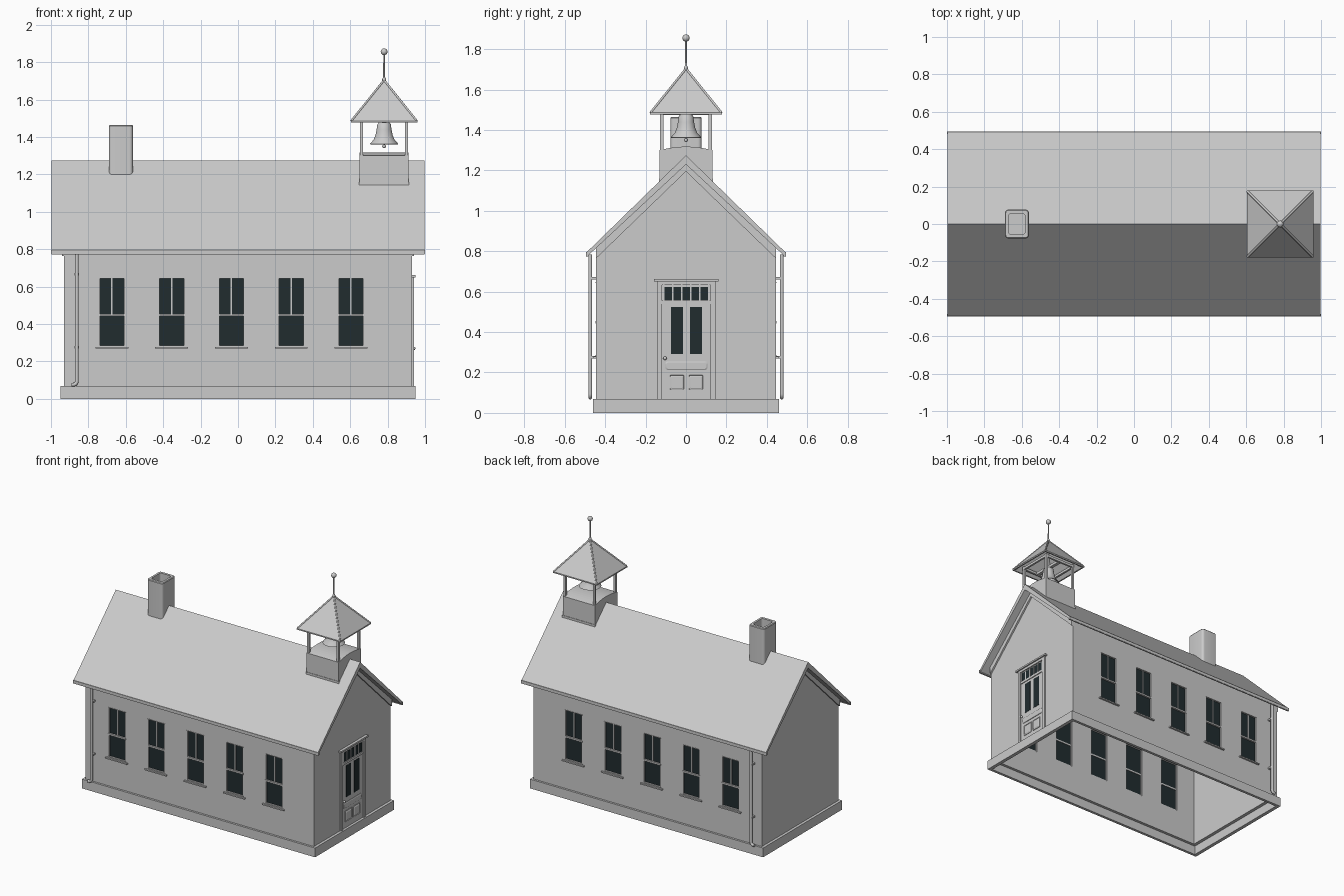
import bpy, bmesh
from math import sin, cos, pi, sqrt

if "Cube" in bpy.data.objects:
    bpy.data.objects.remove(bpy.data.objects["Cube"])

glass = bpy.data.materials.new("dark_glass")
glass.diffuse_color = (0.015, 0.025, 0.028, 1)
glass.use_nodes = True
glass.node_tree.nodes["Principled BSDF"].inputs["Base Color"].default_value = glass.diffuse_color


def finish(name, bm, mat=None, smooth=False):
    bmesh.ops.recalc_face_normals(bm, faces=bm.faces)
    me = bpy.data.meshes.new(name)
    bm.to_mesh(me)
    bm.free()
    ob = bpy.data.objects.new(name, me)
    bpy.context.collection.objects.link(ob)
    if mat:
        me.materials.append(mat)
    if smooth:
        activate(ob)
        bpy.ops.object.shade_smooth_by_angle(angle=pi / 5)
    return ob


def activate(ob):
    bpy.ops.object.select_all(action='DESELECT')
    ob.select_set(True)
    bpy.context.view_layer.objects.active = ob


def boxes(name, items, mat=None):
    """One object from (x0, x1, y0, y1, z0, z1) boxes."""
    bm = bmesh.new()
    for x0, x1, y0, y1, z0, z1 in items:
        vs = bmesh.ops.create_cube(bm, size=1)["verts"]
        for v in vs:
            v.co = ((x0 + x1) / 2 + v.co.x * (x1 - x0),
                    (y0 + y1) / 2 + v.co.y * (y1 - y0),
                    (z0 + z1) / 2 + v.co.z * (z1 - z0))
    return finish(name, bm, mat)


def skin(name, loops, mat=None, smooth=False):
    """Bridge equal-length closed loops and cap both ends."""
    bm = bmesh.new()
    rings = [[bm.verts.new(p) for p in lp] for lp in loops]
    n = len(rings[0])
    for a, b in zip(rings, rings[1:]):
        for i in range(n):
            j = (i + 1) % n
            bm.faces.new((a[i], a[j], b[j], b[i]))
    bm.faces.new(rings[0])
    bm.faces.new(rings[-1])
    bmesh.ops.remove_doubles(bm, verts=bm.verts, dist=1e-5)
    return finish(name, bm, mat, smooth)


def prism_x(name, profile, x0, x1):
    return skin(name, [[(x, y, z) for y, z in profile] for x in (x0, x1)])


def lathe(name, profile, cx, segs=32, phase=0, smooth=True):
    return skin(name, [[(cx + max(r, 1e-7) * cos(phase + 2 * pi * i / segs),
                         max(r, 1e-7) * sin(phase + 2 * pi * i / segs), z)
                        for i in range(segs)] for r, z in profile], None, smooth)


def rrect(hx, hy, r, n=5):
    """Rounded rectangle outline."""
    return [(sx * (hx - r) + r * cos(q * pi / 2 + k * pi / 2 / n),
             sy * (hy - r) + r * sin(q * pi / 2 + k * pi / 2 / n))
            for q, (sx, sy) in enumerate([(1, 1), (-1, 1), (-1, -1), (1, -1)])
            for k in range(n + 1)]


def tube(name, pts, r):
    cu = bpy.data.curves.new(name, 'CURVE')
    cu.dimensions = '3D'
    cu.bevel_depth, cu.bevel_resolution, cu.use_fill_caps = r, 3, True
    sp = cu.splines.new('POLY')
    sp.points.add(len(pts) - 1)
    for p, co in zip(sp.points, pts):
        p.co = (*co, 1)
    ob = bpy.data.objects.new(name, cu)
    bpy.context.collection.objects.link(ob)
    activate(ob)
    bpy.ops.object.convert(target='MESH')


def cut(ob, cutter):
    activate(ob)
    m = ob.modifiers.new("cut", 'BOOLEAN')
    m.object, m.operation, m.solver = cutter, 'DIFFERENCE', 'EXACT'
    bpy.ops.object.modifier_apply(modifier=m.name)
    bpy.data.objects.remove(cutter)


WX, WY, BASE = 0.93, 0.445, 0.066
WIN = [-0.035 + 0.3195 * i for i in range(-2, 3)]
W0, W1, HW = 0.278, 0.648, 0.071

# Foundation ring, open underneath
boxes("foundation", [(-0.95, 0.95, s * 0.45 - 0.01, s * 0.45 + 0.01, 0, BASE + 0.002) for s in (-1, 1)]
      + [(s * 0.937 - 0.013, s * 0.937 + 0.013, -0.44, 0.44, 0, BASE + 0.002) for s in (-1, 1)])

# Hollow gabled walls with window openings
walls = prism_x("walls", [(-WY, BASE), (-WY, 0.82), (0, 1.24), (WY, 0.82), (WY, BASE)], -WX, WX)
cut(walls, prism_x("room_cutter", [(-0.42, -0.1), (-0.42, 0.95), (0, 1.4), (0.42, 0.95), (0.42, -0.1)],
                   -WX + 0.03, WX - 0.03))
cut(walls, boxes("window_cutter", [(x - HW, x + HW, -0.6, 0.6, W0, W1) for x in WIN]))

# Roof and rake boards
prism_x("roof", [(-0.492, 0.772), (-0.492, 0.795), (0, 1.275), (0.492, 0.795), (0.492, 0.772), (0, 1.23)], -0.996, 0.996)
for s in (-1, 1):
    boxes("eave_trim", [(-1, 1, s * 0.488 - 0.006, s * 0.488 + 0.006, 0.774, 0.796)])
    prism_x("rake_board", [(-WY, 0.765), (-WY, 0.82), (0, 1.24), (WY, 0.82), (WY, 0.765), (0, 1.195)],
            s * WX, s * (WX + 0.012))

# Sash windows on both long sides
for s in (-1, 1):
    def side(x0, x1, d0, d1, z0, z1):
        return (x0, x1, *sorted((s * d0, s * d1)), z0, z1)
    for x in WIN:
        t, mid = 0.006, 0.449
        boxes("window_glass", [side(x - HW, x + HW, 0.428, 0.434, W0, W1)], glass)
        bars = [side(x + k * (HW - t / 2) - t / 2, x + k * (HW - t / 2) + t / 2, 0.425, 0.445, W0, W1)
                for k in (-1, 1)]
        bars += [side(x - HW, x + HW, 0.425, 0.447, z - h, z + h)
                 for z, h in ((W0 + 0.004, 0.004), (mid, 0.006), (W1 - 0.002, 0.002))]
        bars.append(side(x - 0.004, x + 0.004, 0.430, 0.440, mid, W1))
        boxes("window_sash", bars)
        boxes("window_sill", [side(x - 0.088, x + 0.088, 0.43, 0.458, W0 - 0.009, W0)])

    # Downspout with curled foot and wall straps
    y = s * 0.474
    foot = [(-0.88 + 0.018 * cos(a), y, 0.094 - 0.018 * sin(a)) for a in [k * pi / 12 for k in range(7)]]
    tube("downspout", [(-0.862, y, 0.785)] + foot + [(-0.89, y, 0.076)], 0.010)
    boxes("downspout_straps", [side(-0.874, -0.85, 0.44, 0.476, z, z + 0.012) for z in (0.27, 0.66)])

# Door, casing and transom on the right gable
boxes("door_leaf", [(0.92, 0.932, -0.118, 0.122, BASE, 0.54)])
boxes("door_casing", [(0.92, 0.940, -0.143, -0.118, BASE, 0.65), (0.92, 0.940, 0.122, 0.147, BASE, 0.65),
                      (0.92, 0.940, -0.118, 0.122, 0.632, 0.65), (0.92, 0.938, -0.118, 0.122, 0.540, 0.556)])
boxes("door_cornice", [(0.92, 0.95, -0.158, 0.162, 0.65, 0.662)])
boxes("transom_glass", [(0.92, 0.933, -0.108, 0.112, 0.558, 0.624)], glass)
boxes("transom_bars", [(0.92, 0.936, yy - 0.004, yy + 0.004, 0.556, 0.632)
                       for yy in [0.002 + 0.0445 * k for k in (-2.5, -1.5, -0.5, 0.5, 1.5, 2.5)]])
for c in (-0.045, 0.049):
    boxes("door_glass", [(0.925, 0.934, c - 0.029, c + 0.029, 0.291, 0.523)], glass)
    skin("door_panel", [[(x, c + u, 0.151 + v) for u, v in rrect(0.041 - d, 0.042 - d, 0.004, 1)]
                        for x, d in ((0.93, 0), (0.936, 0), (0.936, 0.006), (0.933, 0.008), (0.936, 0.014))])
skin("door_rail", [[(x, 0.002 + u, 0.234 + v) for u, v in rrect(0.105 - d, 0.021 - d, 0.012)]
                   for x, d in ((0.93, 0), (0.935, 0), (0.938, 0.005))])
bm = bmesh.new()
bmesh.ops.create_uvsphere(bm, u_segments=16, v_segments=10, radius=0.009)
bmesh.ops.translate(bm, verts=bm.verts, vec=(0.94, -0.104, 0.27))
finish("door_knob", bm, None, True)

# Chimney with rounded corners and open flue
skin("chimney", [[(-0.626 + u, v, z) for u, v in rrect(hx, hy, r)]
                 for hx, hy, r, z in ((0.064, 0.077, 0.018, 1.19), (0.064, 0.077, 0.018, 1.460),
                                      (0.060, 0.073, 0.015, 1.465), (0.045, 0.055, 0.015, 1.465),
                                      (0.045, 0.055, 0.015, 1.30))], None, True)

# Belfry base straddling the ridge, with arched top
CX, H = 0.781, 0.131
arch = [(H * k / 6, 1.318 - 0.018 * (k / 6) ** 2) for k in range(-6, 7)]
prism_x("belfry_base", [(-H, 1.135)] + arch + [(H, 1.135), (0, 1.262)], CX - H, CX + H)
boxes("belfry_skirt", [(CX - 0.134, CX + 0.134, s * 0.128 - 0.006, s * 0.128 + 0.006, 1.14, 1.16) for s in (-1, 1)])

# Belfry posts, top plates and bell beam
P = 0.120
boxes("belfry_posts", [(CX + a * P - 0.008, CX + a * P + 0.008, b * P - 0.008, b * P + 0.008, 1.29, 1.50)
                       for a in (-1, 1) for b in (-1, 1)])
boxes("belfry_plates", [(CX - 0.128, CX + 0.128, s * P - 0.007, s * P + 0.007, 1.478, 1.496) for s in (-1, 1)]
      + [(CX + s * P - 0.007, CX + s * P + 0.007, -0.128, 0.128, 1.478, 1.496) for s in (-1, 1)]
      + [(CX - 0.012, CX + 0.012, -0.12, 0.12, 1.475, 1.495)])

# Hollow pyramid roof with hip rolls and finial
q = sqrt(2)
lathe("belfry_roof", [(0, 1.706), (0.178 * q, 1.486), (0.178 * q, 1.477), (0.168 * q, 1.477), (0, 1.685)],
      CX, 4, pi / 4, False)
for a in (-1, 1):
    for b in (-1, 1):
        tube("hip_roll", [(CX, 0, 1.704), (CX + a * 0.175, b * 0.175, 1.486)], 0.006)
lathe("finial_rod", [(0.010, 1.69), (0.010, 1.71), (0.005, 1.72), (0.004, 1.85)], CX, 12)
lathe("finial_ball", [(0.018 * sin(pi * k / 10), 1.856 - 0.018 * cos(pi * k / 10)) for k in range(11)], CX, 20)

# Bell and clapper
lathe("bell", [(0, 1.478), (0.028, 1.477), (0.036, 1.468), (0.040, 1.44), (0.046, 1.41), (0.056, 1.385),
               (0.072, 1.368), (0.075, 1.362), (0.070, 1.360), (0.050, 1.383), (0.038, 1.41), (0.030, 1.46),
               (0, 1.465)], CX)
lathe("bell_clapper", [(0.004, 1.47), (0.004, 1.358)] + [(0.010 * sin(pi * k / 8), 1.35 + 0.010 * cos(pi * k / 8))
                                                         for k in range(2, 9)], CX, 12)
